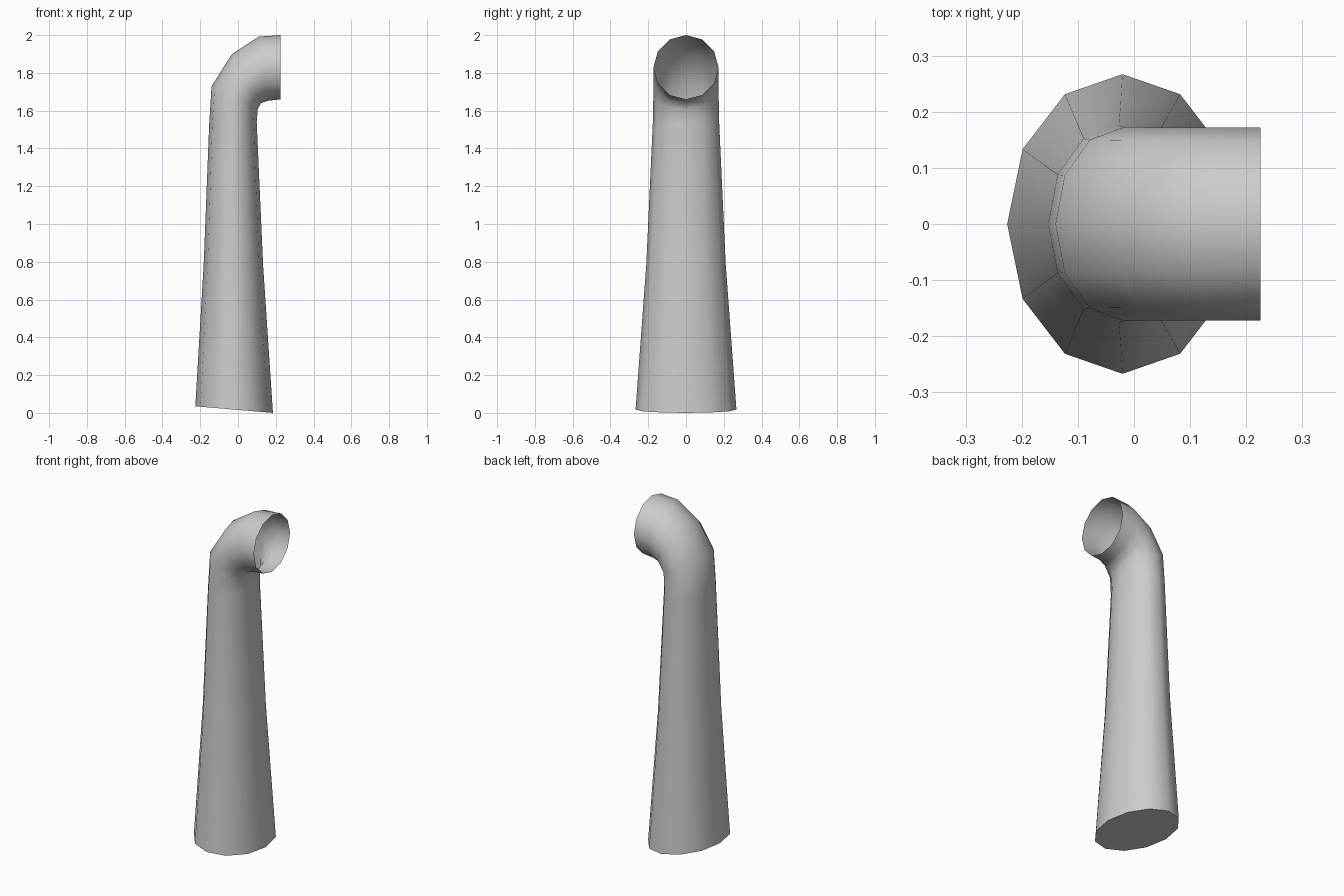
import bpy, bmesh, math
from mathutils import Vector

if "Cube" in bpy.data.objects:
    bpy.data.objects.remove(bpy.data.objects["Cube"])

SIDES = 12
# Cross-sections: back x, back z, inner x, inner z, half width in y
RINGS = [
    (-0.226, 0.035, 0.185, 0.000, 0.267),
    (-0.181, 0.80, 0.133, 0.78, 0.210),
    (-0.153, 1.52, 0.099, 1.54, 0.176),
    (-0.140, 1.73, 0.105, 1.61, 0.173),
    (-0.032, 1.90, 0.122, 1.640, 0.172),
    (0.110, 1.992, 0.155, 1.652, 0.172),
    (0.225, 2.00, 0.225, 1.66, 0.172),
]

bm = bmesh.new()
loops = []
for bx, bz, ix, iz, width in RINGS:
    back, inner = Vector((bx, 0, bz)), Vector((ix, 0, iz))
    centre, half = (back + inner) / 2, (inner - back) / 2
    loop = []
    for i in range(SIDES):
        a = 2 * math.pi * i / SIDES
        loop.append(bm.verts.new(centre + half * math.cos(a)
                                 + Vector((0, width * math.sin(a), 0))))
    loops.append(loop)

# Tapered pipe wall, open at the outlet
for low, high in zip(loops, loops[1:]):
    for i in range(SIDES):
        j = (i + 1) % SIDES
        bm.faces.new((low[i], low[j], high[j], high[i]))

# Closed base
bm.faces.new(loops[0][::-1])

for face in bm.faces:
    face.smooth = True
mesh = bpy.data.meshes.new("bent_pipe")
bm.to_mesh(mesh)
bm.free()
pipe = bpy.data.objects.new("bent_pipe", mesh)
bpy.context.collection.objects.link(pipe)
bpy.context.view_layer.objects.active = pipe
pipe.select_set(True)
bpy.ops.object.shade_smooth_by_angle(angle=math.radians(50))
